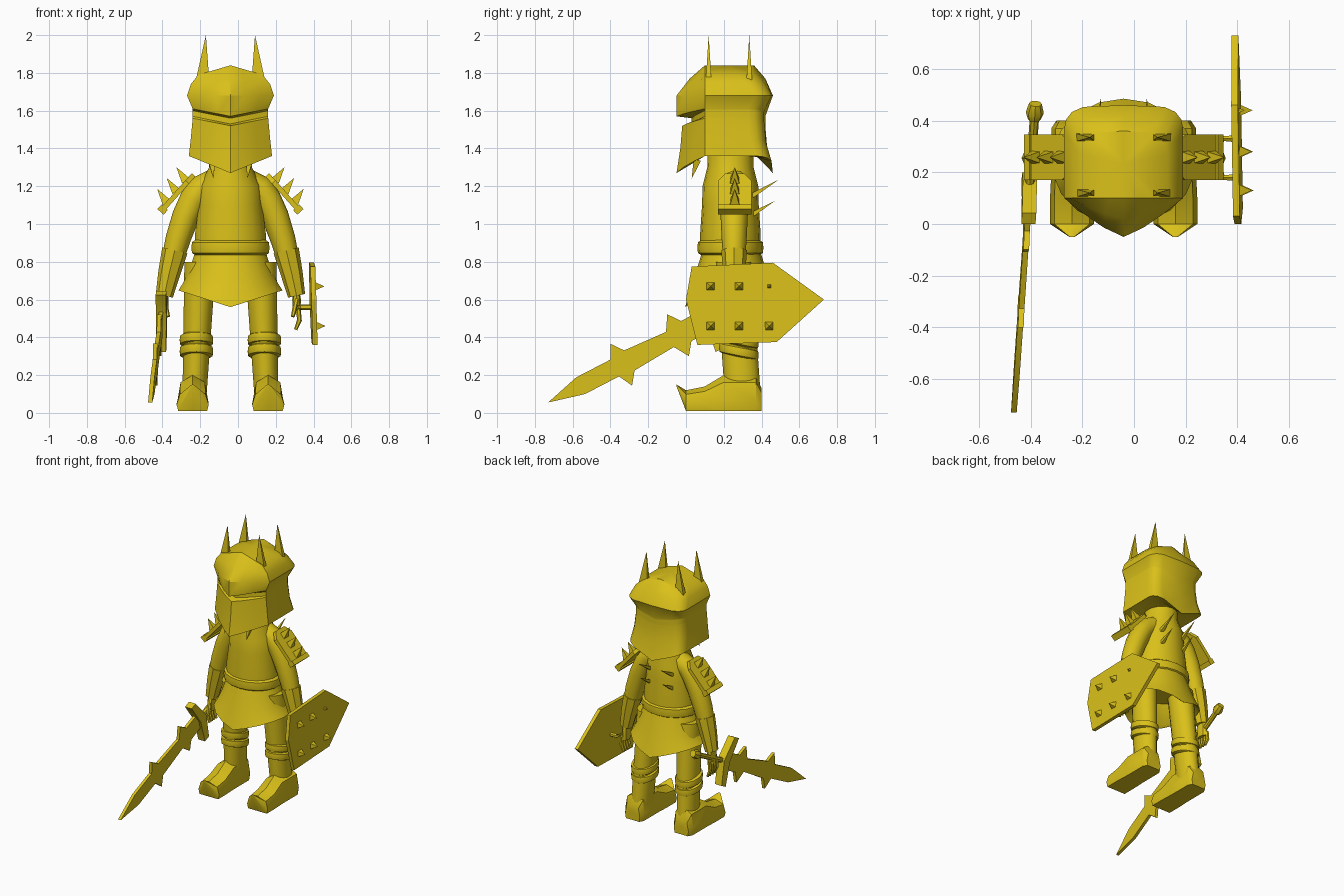
import bpy, bmesh
from math import sin, cos, pi, radians
from mathutils import Vector

cube = bpy.data.objects.get("Cube")
if cube:
    bpy.data.objects.remove(cube, do_unlink=True)

gold = bpy.data.materials.new("golden_yellow")
gold.use_nodes = True
gold.diffuse_color = (0.7, 0.53, 0.01, 1)
gold.node_tree.nodes["Principled BSDF"].inputs["Base Color"].default_value = gold.diffuse_color

AXIS = -0.04
SIDES = {"right": -1, "left": 1}


def finish(name, bm, angle=35):
    bmesh.ops.remove_doubles(bm, verts=bm.verts, dist=1e-5)
    bmesh.ops.recalc_face_normals(bm, faces=bm.faces)
    mesh = bpy.data.meshes.new(name)
    bm.to_mesh(mesh)
    bm.free()
    mesh.materials.append(gold)
    mesh.shade_smooth()
    mesh.set_sharp_from_angle(angle=radians(angle))
    bpy.context.collection.objects.link(bpy.data.objects.new(name, mesh))


def loft(name, rings):
    """Skin closed rings of points; a fan closes each end."""
    bm = bmesh.new()
    loops = [[bm.verts.new(point) for point in ring] for ring in rings]
    count = len(loops[0])
    for near, far in zip(loops, loops[1:]):
        for i in range(count):
            j = (i + 1) % count
            bm.faces.new((near[i], near[j], far[j], far[i]))
    for loop in (loops[0], loops[-1]):
        middle = bm.verts.new((loop[0].co + loop[count // 2].co) / 2)
        for i in range(count):
            bm.faces.new((loop[i], loop[(i + 1) % count], middle))
    finish(name, bm)


def oval(x, y, z, rx, ry, rise=0.0, tilt=0.0, sides=18):
    """Level oval ring; rise lifts its sides, tilt lifts its back."""
    turns = [2 * pi * i / sides for i in range(sides)]
    return [(x + rx * sin(a), y - ry * cos(a), z + rise * abs(sin(a)) - tilt * cos(a)) for a in turns]


def band(name, x, y, z, rx, ry, height, tilt=0.0):
    """Rounded strap around a limb or the waist."""
    rings = []
    for step in range(5):
        a = pi * step / 4
        bulge = 0.02 * sin(a) ** 0.5
        rings.append(oval(x, y, z - height / 2 * cos(a), rx + bulge, ry + bulge, tilt=tilt))
    loft(name, rings)


def tube(name, path, sides=8, flat=1.0):
    """Tube along pairs of point and radius."""
    rings = []
    last = len(path) - 1
    for i, (point, radius) in enumerate(path):
        along = path[min(i + 1, last)][0] - path[max(i - 1, 0)][0]
        side = along.cross(Vector((0, 1, 0)))
        if side.length < along.length / 2:
            side = along.cross(Vector((1, 0, 0)))
        side.normalize()
        up = side.cross(along).normalized()
        turns = [2 * pi * k / sides for k in range(sides)]
        rings.append([point + radius * (side * flat * cos(a) + up * sin(a)) for a in turns])
    loft(name, rings)


def spike(name, base, tip, wide, deep, across):
    """Four sided pyramid."""
    base, tip, across = Vector(base), Vector(tip), Vector(across)
    other = (tip - base).normalized().cross(across)
    bm = bmesh.new()
    corners = [bm.verts.new(base + across * wide * a + other * deep * b)
               for a, b in ((1, 1), (-1, 1), (-1, -1), (1, -1))]
    point = bm.verts.new(tip)
    bm.faces.new(corners)
    for i in range(4):
        bm.faces.new((corners[i - 1], corners[i], point))
    finish(name, bm, 20)


def plate(name, outline, place, thick):
    """Extruded outline; place maps (a, b, depth) to a point."""
    bm = bmesh.new()
    front, back = ([bm.verts.new(place(a, b, depth)) for a, b in outline] for depth in (thick / 2, -thick / 2))
    bm.faces.new(front)
    bm.faces.new(back[::-1])
    for i in range(len(front)):
        bm.faces.new((front[i - 1], back[i - 1], back[i], front[i]))
    finish(name, bm, 20)


# Helmet with a pointed face and an eye slit
def helmet_ring(z, width, front, back, rise):
    cheek, corner = max(front, 0.1), back - 0.09
    half = [(t, front + (cheek - front) * t ** 1.3) for t in (0, 1 / 3, 2 / 3, 1)]
    for step in range(5):
        a = pi / 2 * step / 4
        half.append((abs(cos(a)) ** 0.4, corner + (back - corner) * sin(a)))
    outline = half + [(-x, y) for x, y in half[-2:0:-1]]
    return [(AXIS + x * width, y, z + rise * abs(x)) for x, y in outline]


loft("helmet", [helmet_ring(*row) for row in (
    (1.36, 0.15, 0.1, 0.38, 0),
    (1.27, 0.22, -0.05, 0.46, 0.09),
    (1.4, 0.21, -0.03, 0.43, 0.05),
    (1.52, 0.2, -0.02, 0.42, 0.04),
    (1.53, 0.2, 0.03, 0.42, 0.04),
    (1.56, 0.2, 0.03, 0.42, 0.04),
    (1.57, 0.2, -0.05, 0.42, 0.04),
    (1.68, 0.23, -0.05, 0.46, 0),
    (1.77, 0.21, 0.02, 0.42, -0.03),
    (1.84, 0.17, 0.1, 0.36, -0.05))])

# Torso, belt and skirt
loft("torso", [oval(AXIS, 0.235, z, r, 0.065 + r / 2) for z, r in (
    (0.85, 0.19), (0.95, 0.19), (1.1, 0.17), (1.2, 0.165), (1.3, 0.115), (1.4, 0.11))])
band("belt", AXIS, 0.235, 0.875, 0.19, 0.155, 0.08)
skirt = []
for step in range(5):
    t = step / 4
    skirt.append(oval(AXIS, 0.24, 0.85 - 0.29 * t, 0.19 + 0.09 * t, 0.155 + 0.09 * t, 0.09 * t * t))
skirt.append(oval(AXIS, 0.24, 0.57, 0.26, 0.23, 0.09))
skirt.append(oval(AXIS, 0.24, 0.75, 0.18, 0.15))
loft("skirt", skirt)

for side, s in SIDES.items():
    # Crown horns, collar spikes and back spikes
    def at(x, y, z):
        return Vector((AXIS + s * x, y, z))

    sideways = (1, 0, 0)
    for row, y in (("front", 0.12), ("back", 0.335)):
        spike(f"{side}_{row}_horn", at(0.15, y, 1.73), at(0.13, y, 2), 0.04, 0.017, sideways)
    spike(f"{side}_collar_spike", at(0.1, 0.06, 1.34), at(0.09, 0.03, 1.24), 0.02, 0.02, sideways)
    for row, z, reach in (("upper", 1.15, 0.14), ("lower", 1.05, 0.12)):
        spike(f"{side}_{row}_back_spike", at(0.09, 0.35, z), at(0.09, 0.35 + reach, z + reach * 0.6),
              0.013, 0.013, sideways)

    # Leg, knee bands and boot
    leg = []
    for step in range(5):
        t = step / 4
        leg.append(oval(AXIS + s * (0.16 + 0.03 * t), 0.25 + 0.05 * t, 0.8 - 0.7 * t, 0.085 - 0.02 * t, 0.095))
    loft(f"{side}_leg", leg)
    for row, z in (("lower", 0.325), ("upper", 0.385)):
        band(f"{side}_{row}_knee_band", AXIS + s * 0.18, 0.28, z, 0.07, 0.085, 0.06, -0.02)
    boot = []
    for y, top, width in ((0.4, 0.13, 0.06), (0.37, 0.2, 0.08), (0.2, 0.2, 0.08),
                          (0.1, 0.14, 0.085), (0, 0.12, 0.085), (-0.05, 0.15, 0.01)):
        sole = 0.14 if y < 0 else 0.01
        boot.append([at(0.2 + x * width, y, sole + (top - sole) * height) for x, height in (
            (0, 0), (0.9, 0), (1, 0.3), (0.8, 0.8), (0, 1), (-0.8, 0.8), (-1, 0.3), (-0.9, 0))])
    loft(f"{side}_boot", boot)

    # Arm, gauntlet and hand
    def along_arm(t, extra=0.0):
        return at(0.08 + 0.27 * t ** 0.45, 0.255, 1.22 - 0.6 * t), 0.075 - 0.035 * t * t + extra

    tube(f"{side}_arm", [along_arm(t) for t in (0, 0.06, 0.15, 0.3, 0.5, 0.75, 1)], 12)
    tube(f"{side}_gauntlet", [along_arm(0.6, -0.02)] + [along_arm(t, 0.006) for t in (0.6, 0.8, 1)])
    tube(f"{side}_palm", [(at(0.35, 0.255, z), r) for z, r in ((0.65, 0.03), (0.6, 0.046), (0.52, 0.04))], 8, 0.5)
    for i in range(4):
        y = 0.215 + i * 0.027
        tube(f"{side}_finger_{i + 1}", [(at(0.36, y, 0.55), 0.012), (at(0.365, y, 0.49), 0.013),
                                        (at(0.345, y, 0.44), 0.009)], 6)
    tube(f"{side}_thumb", [(at(0.35, 0.22, 0.6), 0.014), (at(0.33, 0.18, 0.51), 0.01)], 6)

    # Shoulder plate with rim and spikes
    slope = Vector((s * 0.17, 0, -0.19))
    outward = Vector((s * 0.19, 0, 0.17)).normalized()

    def on_pad(a, b, depth):
        return at(0.195, 0.258 + b, 1.26) + slope * a + outward * depth

    half = 0.088
    plate(f"{side}_shoulder_plate", [(0, -0.05), (0, 0.05), (0.2, half), (1, half), (1, -half), (0.2, -half)],
          on_pad, 0.026)
    plate(f"{side}_shoulder_rim", [(0.9, -half), (0.9, half), (1.03, half), (1.03, -half)], on_pad, 0.044)
    for i in range(3):
        a = 0.2 + 0.3 * i
        spike(f"{side}_shoulder_spike_{i + 1}", on_pad(a, 0, 0.01), on_pad(a - 0.08, 0, 0.095),
              0.024, 0.024, (0, 1, 0))


# Shield with studs and arm strap
def on_shield(y, z, depth):
    return Vector((0.42 - 0.015 * y - 0.03 * z + depth, y, z))


plate("shield", [(0, 0.6), (0.03, 0.775), (0.46, 0.795), (0.73, 0.6), (0.48, 0.375), (0.06, 0.36)], on_shield, 0.026)
for row, z in (("lower", 0.46), ("upper", 0.67)):
    for i, y in enumerate((0.13, 0.28, 0.44)):
        size = 0.01 if row == "upper" and i == 2 else 0.022
        spike(f"shield_{row}_stud_{i + 1}", on_shield(y, z, 0.01), on_shield(y, z, 0.015 + 2 * size),
              size, size, (0, 1, 0))
tube("shield_strap", [(Vector((x, y, 0.56)), 0.015) for x, y in (
    (0.39, 0.33), (0.34, 0.33), (0.32, 0.26), (0.34, 0.18), (0.39, 0.18))], 6)

# Sword: t runs from the blade tip to the guard, w across the blade
tip, guard = Vector((-0.465, -0.73, 0.055)), Vector((-0.405, 0.13, 0.5))
across = Vector((1, 0, 0)).cross(guard - tip).normalized()


def on_sword(t, w, depth=0.0):
    return tip.lerp(guard, t) + across * w + Vector((depth, 0, 0))


edge = [(0.2, 0.05), (0.41, 0.05), (0.45, 0.125), (0.5, 0.06), (0.75, 0.045), (0.8, 0.125), (0.85, 0.06), (1, 0.06)]
plate("sword_blade", [(0, 0)] + edge + [(t, -w) for t, w in edge[::-1]], on_sword, 0.022)
plate("sword_guard", [(0.94, 0.17), (0.99, 0.17), (1.04, 0), (0.99, -0.17), (0.94, -0.17), (0.97, 0)], on_sword, 0.055)
tube("sword_handle", [(on_sword(1, 0), 0.018), (on_sword(1.35, 0), 0.018)])
tube("sword_pommel", [(on_sword(t, 0), r) for t, r in ((1.32, 0.025), (1.35, 0.035), (1.39, 0.025))])
